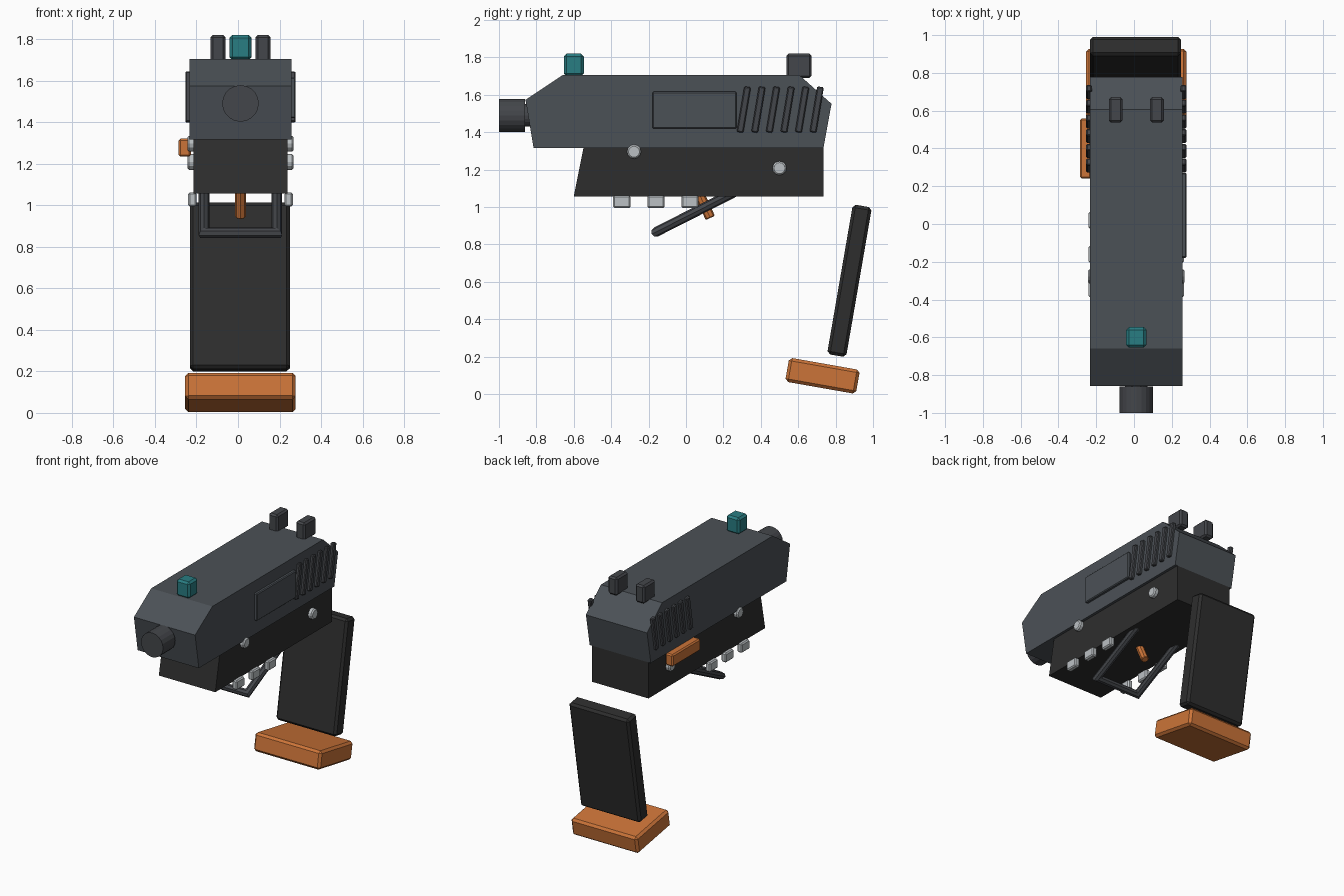
import bpy, bmesh, math
from mathutils import Vector, Matrix

if "Cube" in bpy.data.objects:
    bpy.data.objects.remove(bpy.data.objects["Cube"])

CX = 0.012  # centre plane of the body


def material(name, rgb):
    m = bpy.data.materials.new(name)
    m.diffuse_color = (*rgb, 1)
    m.use_nodes = True
    m.node_tree.nodes["Principled BSDF"].inputs["Base Color"].default_value = m.diffuse_color
    return m


STEEL = material("blue_grey_steel", (0.071, 0.082, 0.094))
GUNMETAL = material("dark_gunmetal", (0.057, 0.061, 0.069))
BLACK = material("matte_black", (0.027, 0.027, 0.027))
ORANGE = material("burnt_orange", (0.60, 0.175, 0.04))
TEAL = material("teal", (0.022, 0.205, 0.225))
SILVER = material("light_grey", (0.50, 0.53, 0.55))


def finish(name, bm, mat, bevel=0):
    if bevel:
        bmesh.ops.bevel(bm, geom=bm.edges[:], offset=bevel, segments=1,
                        affect='EDGES', clamp_overlap=True)
    bmesh.ops.recalc_face_normals(bm, faces=bm.faces[:])
    me = bpy.data.meshes.new(name)
    bm.to_mesh(me)
    bm.free()
    me.materials.append(mat)
    ob = bpy.data.objects.new(name, me)
    bpy.context.collection.objects.link(ob)
    return ob


def box(name, center, size, mat, bevel=0.012, tilt=0):
    """Bevelled box, tilted in degrees about the x axis (top towards +y)."""
    bm = bmesh.new()
    bmesh.ops.create_cube(bm, size=1)
    bmesh.ops.scale(bm, vec=size, verts=bm.verts)
    if bevel:
        bmesh.ops.bevel(bm, geom=bm.edges[:], offset=bevel, segments=1, affect='EDGES')
    bmesh.ops.rotate(bm, cent=(0, 0, 0), verts=bm.verts,
                     matrix=Matrix.Rotation(math.radians(-tilt), 3, 'X'))
    bmesh.ops.translate(bm, vec=center, verts=bm.verts)
    return finish(name, bm, mat)


def side_profile(name, pts, half_width, mat):
    """Extrude a (y, z) outline across x."""
    bm = bmesh.new()
    face = bm.faces.new([bm.verts.new((CX - half_width, y, z)) for y, z in pts])
    ext = bmesh.ops.extrude_face_region(bm, geom=[face])
    bmesh.ops.translate(bm, vec=(2 * half_width, 0, 0),
                        verts=[v for v in ext['geom'] if isinstance(v, bmesh.types.BMVert)])
    return finish(name, bm, mat)


def rod(name, a, b, r, sides, mat, bevel=0):
    a, b = Vector(a), Vector(b)
    d = b - a
    bm = bmesh.new()
    bmesh.ops.create_cone(bm, cap_ends=True, segments=sides, radius1=r, radius2=r,
                          depth=d.length)
    if bevel:
        rims = [e for e in bm.edges if abs(e.verts[0].co.z - e.verts[1].co.z) < 1e-5]
        bmesh.ops.bevel(bm, geom=rims, offset=bevel, segments=1, affect='EDGES')
    rot = d.to_track_quat('Z', 'Y').to_matrix().to_4x4()
    bmesh.ops.transform(bm, matrix=Matrix.Translation((a + b) / 2) @ rot, verts=bm.verts)
    return finish(name, bm, mat)


# Upper slide and lower frame
side_profile("slide", [(-0.815, 1.317), (-0.858, 1.573), (-0.66, 1.705),
                       (0.607, 1.705), (0.778, 1.552), (0.735, 1.317)], 0.245, STEEL)
side_profile("frame", [(-0.60, 1.056), (-0.548, 1.317), (0.735, 1.317),
                       (0.735, 1.056)], 0.226, BLACK)

# Muzzle with a narrower neck going into the slide
rod("muzzle", (CX, -1, 1.49), (CX, -0.86, 1.49), 0.088, 20, GUNMETAL)
rod("muzzle_neck", (CX, -0.87, 1.49), (CX, -0.78, 1.49), 0.06, 20, GUNMETAL)

# Sights
box("front_sight", (CX, -0.60, 1.76), (0.107, 0.107, 0.12), TEAL, 0.014)
for s, side in ((-1, "left"), (1, "right")):
    box(f"rear_sight_{side}", (CX + s * 0.109, 0.604, 1.755),
        (0.073, 0.135, 0.13), GUNMETAL, 0.012)

# Port plate on the right only
box("port_plate", (CX + 0.252, 0.046, 1.518), (0.028, 0.45, 0.198), STEEL, 0.006)

# Details repeated on both sides
for s, side in ((-1, "left"), (1, "right")):
    for i in range(6):
        box(f"slide_grip_rib_{side}_{i + 1}", (CX + s * 0.25, 0.309 + 0.078 * i, 1.521),
            (0.03, 0.036, 0.247), GUNMETAL, 0.006, tilt=9.5)
    for i, (y, z) in enumerate(((-0.278, 1.296), (0.50, 1.208))):
        rod(f"pin_{side}_{i + 1}", (CX + s * 0.2, y, z), (CX + s * 0.256, y, z),
            0.038, 12, SILVER, 0.008)
    for i in range(3):
        box(f"rail_block_{side}_{i + 1}", (CX + s * 0.232, -0.343 + 0.182 * i, 1.028),
            (0.04, 0.092, 0.068), SILVER, 0.008)

# Orange lever on the left
box("side_lever", (-0.256, 0.40, 1.277), (0.06, 0.318, 0.087), ORANGE, 0.009)

# Trigger and tilted three-bar guard
rod("trigger", (CX, 0.062, 1.09), (CX, 0.13, 0.942), 0.027, 8, ORANGE, 0.005)
corners = [(CX - 0.175, 0.26, 1.08), (CX - 0.175, -0.16, 0.867),
           (CX + 0.175, -0.16, 0.867), (CX + 0.175, 0.26, 1.08)]
bm = bmesh.new()
rings = []
normal = Vector((0, -0.452, 0.892))  # perpendicular to the guard's plane
along = Vector((0, -0.892, -0.452))
for i, c in enumerate(corners):
    out = Vector((-1 if i < 2 else 1, 0, 0))
    if i in (1, 2):
        out = out + along  # mitred corner
    rings.append([bm.verts.new(Vector(c) + 0.026 * (out * math.cos(a) + normal * math.sin(a)))
                  for a in (k * math.tau / 8 for k in range(8))])
for r0, r1 in zip(rings, rings[1:]):
    # the outward direction always faces the same side of the path
    for k in range(8):
        bm.faces.new((r0[k], r0[(k + 1) % 8], r1[(k + 1) % 8], r1[k]))
bm.faces.new(rings[0])
bm.faces.new(rings[-1])
finish("trigger_guard", bm, GUNMETAL)

# Leaning grip panel and its base
box("grip", (CX - 0.003, 0.874, 0.606), (0.482, 0.103, 0.812), BLACK, 0.016, tilt=9.8)
box("grip_base", (CX, 0.73, 0.098), (0.532, 0.384, 0.13), ORANGE, 0.016, tilt=10)
